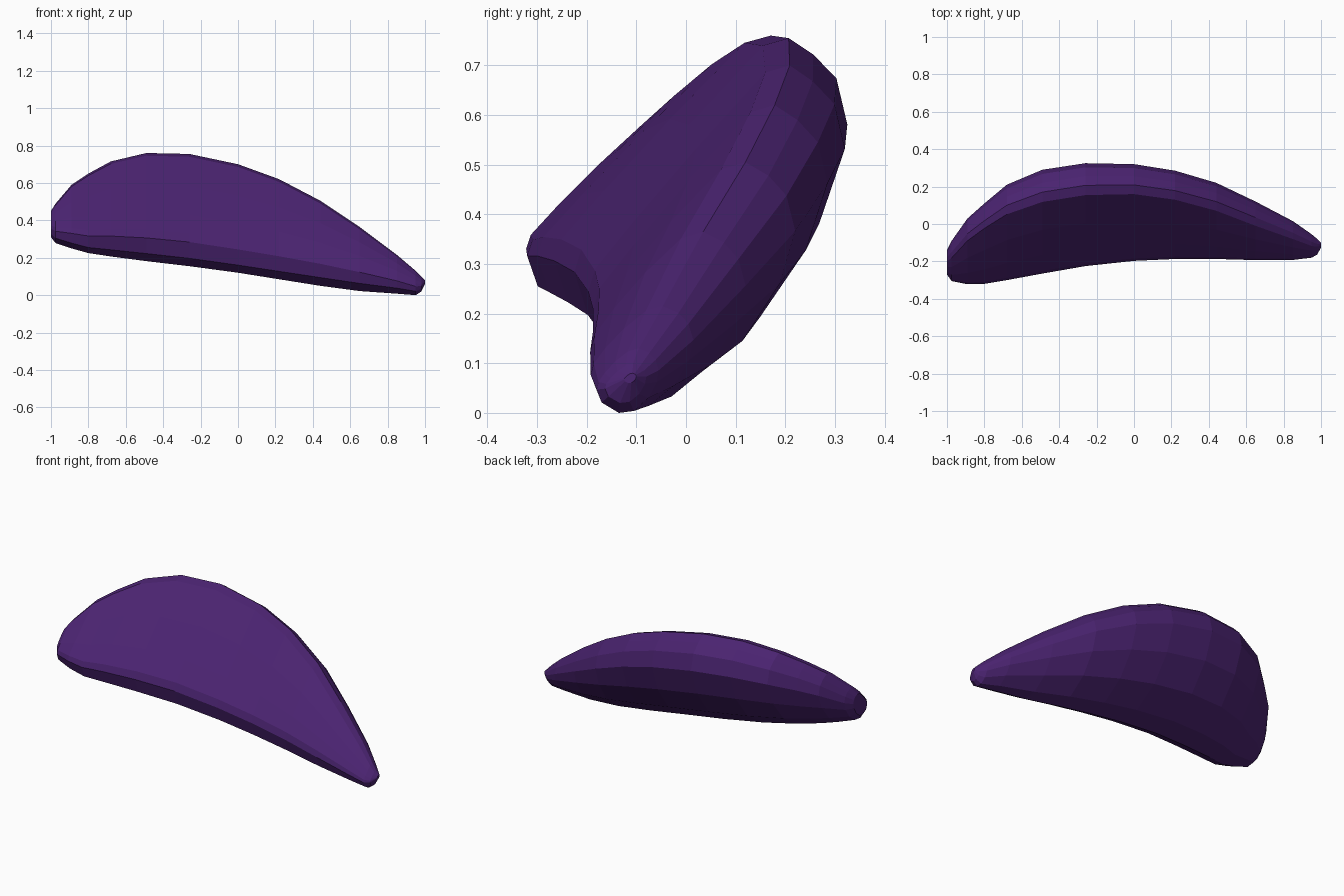
import bpy, bmesh

# Single purple colour
purple = bpy.data.materials.new("deep purple")
purple.diffuse_color = (0.070, 0.017, 0.165, 1)

# Cross-sections in a unit box (y, z): main one with a sloping front face, rounder one for the tips
main = [(0.42, 0.71), (0.18, 0.46), (0.025, 0.29), (0.0, 0.215), (0.05, 0.07), (0.20, 0.0),
        (0.43, 0.035), (0.70, 0.20), (0.90, 0.45), (1.0, 0.71),
        (0.96, 0.865), (0.875, 0.945), (0.785, 1.0), (0.69, 0.975)]
tip = [(0.30, 0.80), (0.13, 0.62), (0.03, 0.48), (0.0, 0.36), (0.08, 0.16), (0.36, 0.0),
       (0.60, 0.03), (0.83, 0.23), (0.97, 0.48), (1.0, 0.66),
       (0.95, 0.82), (0.85, 0.93), (0.68, 1.0), (0.50, 0.95)]

# Stations along the crescent: x, y min, y max, z min, z max, roundness
stations = [(-1.0, -0.27, -0.14, 0.31, 0.45, 0.8),
            (-0.975, -0.305, -0.09, 0.278, 0.49, 0.6),
            (-0.89, -0.322, 0.03, 0.25, 0.59, 0.15),
            (-0.80, -0.32, 0.11, 0.225, 0.65, 0),
            (-0.68, -0.30, 0.21, 0.207, 0.715, 0),
            (-0.49, -0.265, 0.29, 0.182, 0.76, 0),
            (-0.26, -0.225, 0.325, 0.155, 0.755, 0),
            (0.0, -0.197, 0.32, 0.12, 0.70, 0),
            (0.22, -0.187, 0.285, 0.085, 0.62, 0.1),
            (0.44, -0.187, 0.22, 0.05, 0.505, 0.3),
            (0.65, -0.193, 0.12, 0.022, 0.365, 0.55),
            (0.85, -0.192, 0.015, 0.008, 0.215, 0.8),
            (0.95, -0.18, -0.055, 0.0, 0.13, 1),
            (0.98, -0.163, -0.08, 0.02, 0.10, 1),
            (1.0, -0.125, -0.10, 0.06, 0.08, 1)]


def section(x, y0, y1, z0, z1, t):
    return [bm.verts.new((x, y0 + (a[0] + (b[0] - a[0]) * t) * (y1 - y0),
                          z0 + (a[1] + (b[1] - a[1]) * t) * (z1 - z0)))
            for a, b in zip(main, tip)]


# Crescent body: loft the sections through the stations and cap both ends
bm = bmesh.new()
rings = [section(*s) for s in stations]
n = len(main)
for a, b in zip(rings, rings[1:]):
    for i in range(n):
        j = (i + 1) % n
        bm.faces.new((a[i], a[j], b[j], b[i]))
bm.faces.new(rings[0])
bm.faces.new(rings[-1])
bmesh.ops.recalc_face_normals(bm, faces=bm.faces)

mesh = bpy.data.meshes.new("crescent_body")
bm.to_mesh(mesh)
bm.free()
mesh.materials.append(purple)
body = bpy.data.objects.new("crescent_body", mesh)
bpy.context.collection.objects.link(body)
